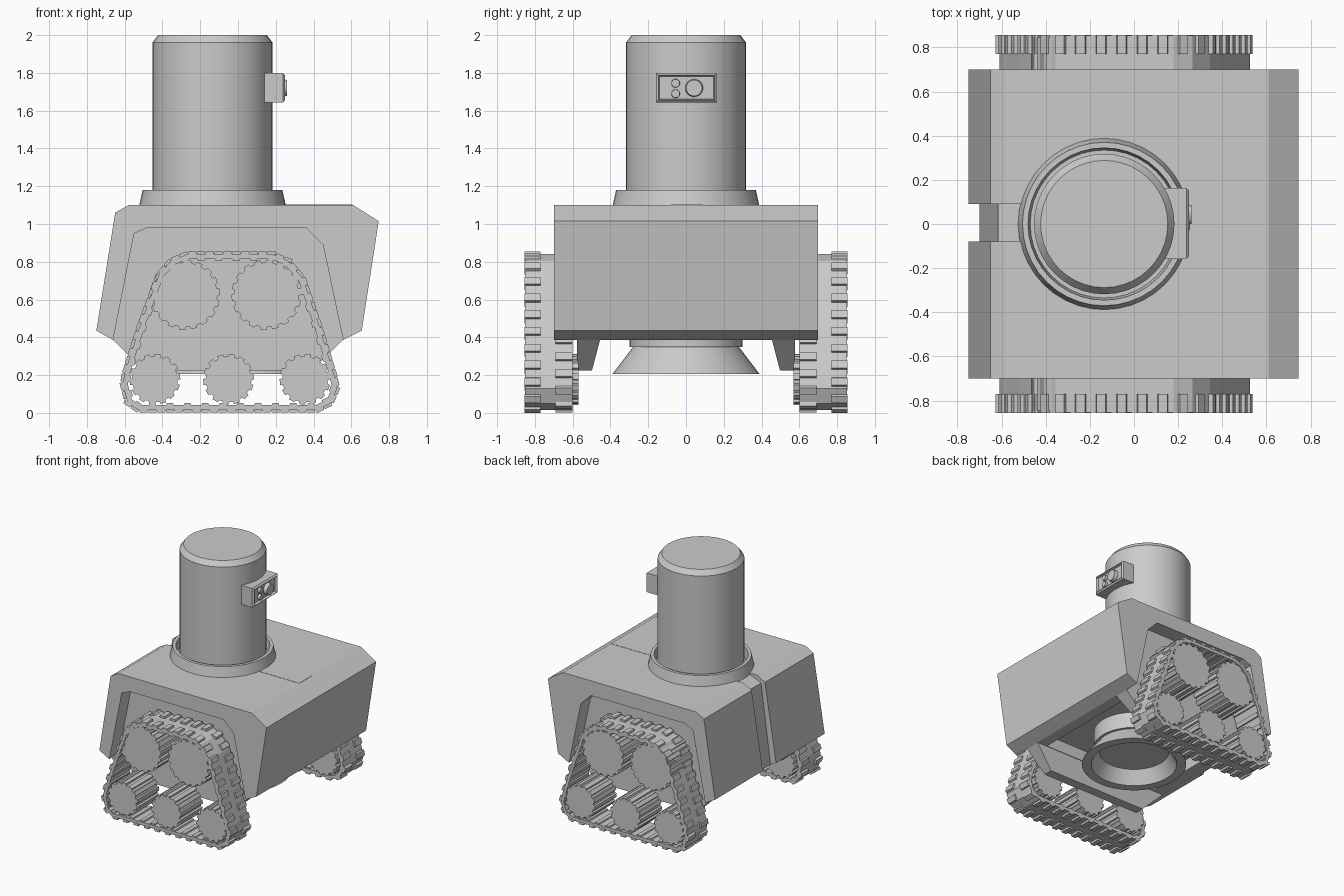
import bpy, bmesh, math
from mathutils import Vector, Matrix

if "Cube" in bpy.data.objects:
    bpy.data.objects.remove(bpy.data.objects["Cube"])


def finish(bm, name, smooth=False):
    bmesh.ops.recalc_face_normals(bm, faces=bm.faces[:])
    me = bpy.data.meshes.new(name)
    bm.to_mesh(me)
    bm.free()
    ob = bpy.data.objects.new(name, me)
    bpy.context.collection.objects.link(ob)
    bpy.ops.object.select_all(action='DESELECT')
    ob.select_set(True)
    bpy.context.view_layer.objects.active = ob
    if smooth:
        bpy.ops.object.shade_smooth_by_angle(angle=math.radians(30))
    return ob


def prism(bm, pts, y0, y1):
    """Extrude an (x, z) outline from y0 to y1."""
    a = [bm.verts.new((x, y0, z)) for x, z in pts]
    b = [bm.verts.new((x, y1, z)) for x, z in pts]
    bm.faces.new(a)
    bm.faces.new(b)
    for i in range(len(pts)):
        j = (i + 1) % len(pts)
        bm.faces.new((a[i], a[j], b[j], b[i]))


def solid(name, pts, y0, y1):
    bm = bmesh.new()
    prism(bm, pts, y0, y1)
    return finish(bm, name)


def lathe(name, prof, cx, segs=40):
    bm = bmesh.new()
    rings = []
    for r, z in prof:
        rings.append([bm.verts.new((cx + r * math.cos(t * math.tau / segs),
                                    r * math.sin(t * math.tau / segs), z)) for t in range(segs)])
    for p, q in zip(rings, rings[1:]):
        for i in range(segs):
            j = (i + 1) % segs
            bm.faces.new((p[i], p[j], q[j], q[i]))
    bm.faces.new(rings[0])
    bm.faces.new(rings[-1])
    return finish(bm, name, True)


def cut(ob, cutter):
    cutter.hide_render = True
    m = ob.modifiers.new('cut', 'BOOLEAN')
    m.operation = 'DIFFERENCE'
    m.solver = 'EXACT'
    m.object = cutter
    bpy.context.view_layer.objects.active = ob
    bpy.ops.object.modifier_apply(modifier=m.name)
    bpy.data.objects.remove(cutter)


# Hull: side profile with the skirts included, then carved
hull = solid('hull', [(-.75, .435), (-.65, 1.06), (-.58, 1.10), (.61, 1.10), (.745, 1.015),
                      (.655, .435), (.555, .385), (.39, .225), (-.5, .225), (-.66, .385)], -.70, .70)
# Track arches
arch = [(-.662, .384), (-.55, .95), (-.48, .98), (.36, .98), (.45, .89), (.557, .384),
        (.557, .1), (-.662, .1)]
for s in (-1, 1):
    cut(hull, solid('arch_cutter', arch, s * .577, s * .9))
# Open belly between sloped skirts
belly = solid('belly_cutter', [(-.53, .1), (-.455, .387), (.455, .387), (.53, .1)], -1, 1)
belly.data.transform(Matrix.Rotation(math.pi / 2, 4, 'Z'))
cut(hull, belly)
cut(hull, solid('pocket_cutter', [(-.56, .3), (-.56, .48), (.47, .48), (.47, .3)], -.45, .45))
# Rear groove
cut(hull, solid('groove_cutter', [(-.9, .3), (-.715, .3), (-.615, 1.045), (-.5, 1.095),
                                  (-.5, 1.2), (-.9, 1.2)], -.08, .09))
# Front centre strip
solid('deck_strip', [(.1, 1.05), (.1, 1.102), (.605, 1.102), (.605, 1.05)], -.08, .09)

# Tower, collar and belly funnel
lathe('collar', [(.39, 1.09), (.37, 1.18), (.345, 1.18), (.335, 1.11)], -.135)
lathe('tower', [(.318, 1.1), (.318, 1.96), (.288, 2.0)], -.135)
lathe('belly_funnel', [(.30, .49), (.30, .35), (.28, .35), (.39, .205), (.32, .205), (.26, .31)], 0)

# Sensor box with recessed face
bm = bmesh.new()
bmesh.ops.create_cube(bm, size=1, matrix=Matrix.Translation((.195, .002, 1.722))
                      @ Matrix.Diagonal((.11, .32, .155, 1)))
bmesh.ops.recalc_face_normals(bm, faces=bm.faces[:])
front = [f for f in bm.faces if f.normal.x > .9]
bmesh.ops.bevel(bm, geom=list(front[0].edges), offset=.012, segments=1, affect='EDGES')
bm.normal_update()
front = [f for f in bm.faces if f.normal.x > .99]
bmesh.ops.inset_region(bm, faces=front, thickness=.008, depth=0)
bmesh.ops.translate(bm, verts=front[0].verts[:], vec=(-.02, 0, 0))
finish(bm, 'sensor_box')

# Lenses
for name, y, z, r, x1 in (('main_lens', .043, 1.72, .05, .26),
                          ('upper_lamp', -.055, 1.745, .025, .25),
                          ('lower_lamp', -.055, 1.69, .025, .25)):
    bm = bmesh.new()
    bmesh.ops.create_cone(bm, cap_ends=True, segments=24, radius1=r, radius2=r * .85, depth=.05,
                          matrix=Matrix.Translation((x1 - .025, y, z))
                          @ Matrix.Rotation(math.pi / 2, 4, 'Y'))
    finish(bm, name, True)

# Track path (belt outer surface, counter-clockwise)
path = [Vector(p) for p in [(-.53, .016), (.42, .016), (.49, .05), (.525, .13), (.51, .20),
                            (.43, .46), (.345, .71), (.265, .805), (.18, .84), (-.27, .84),
                            (-.355, .805), (-.42, .73), (-.52, .46), (-.60, .21),
                            (-.61, .15), (-.585, .055)]]
N = len(path)


def outward(d):
    return Vector((d.y, -d.x)).normalized()


inner = []
for i, p in enumerate(path):
    n0, n1 = outward(p - path[i - 1]), outward(path[(i + 1) % N] - p)
    m = (n0 + n1).normalized()
    inner.append(p - m * .026 / m.dot(n0))


def at(dist):
    """Point and tangent at a distance along the path."""
    while True:
        for i in range(N):
            seg = path[(i + 1) % N] - path[i]
            if dist <= seg.length:
                return path[i] + seg.normalized() * dist, seg.normalized()
            dist -= seg.length


length = sum((path[(i + 1) % N] - path[i]).length for i in range(N))
TREADS = 36


def block(bm, dist, half, low, high, y0, y1):
    p, t = at(dist)
    n = outward(t)
    w = half * .8
    prism(bm, [p - t * half + n * low, p + t * half + n * low,
               p + t * w + n * high, p - t * w + n * high], y0, y1)


def gear(bm, cx, cz, r, teeth, y0, y1):
    pts = []
    for i in range(teeth):
        for f, rr in ((0, r), (.5, r), (.58, r - .014), (.92, r - .014)):
            a = (i + f) * math.tau / teeth
            pts.append((cx + rr * math.cos(a), cz + rr * math.sin(a)))
    prism(bm, pts, y0, y1)


for s, side in ((-1, 'front'), (1, 'back')):
    # Belt band with two staggered tread rows and inner lugs
    bm = bmesh.new()
    loops = [[bm.verts.new((p.x, s * y, p.y)) for p in pts]
             for pts, y in ((path, .60), (path, .853), (inner, .853), (inner, .60))]
    for k in range(4):
        a, b = loops[k], loops[(k + 1) % 4]
        for i in range(N):
            j = (i + 1) % N
            bm.faces.new((a[i], a[j], b[j], b[i]))
    step = length / TREADS
    for i in range(TREADS):
        block(bm, i * step + .03, .025, -.004, .015, s * .77, s * .855)
        block(bm, (i + .5) * step + .03, .025, -.004, .015, s * .60, s * .69)
        block(bm, (i + .5) * step + .03, .02, -.024, -.036, s * .605, s * .85)
    finish(bm, side + '_track')
    # Toothed wheels
    for k, (x, z, r, n) in enumerate([(-.28, .625, .185, 18), (.15, .625, .185, 18),
                                      (-.44, .178, .135, 14), (-.05, .178, .135, 14),
                                      (.355, .178, .135, 14)]):
        bm = bmesh.new()
        gear(bm, x, z, r, n, s * .57, s * .845)
        finish(bm, f'{side}_wheel_{k + 1}')
